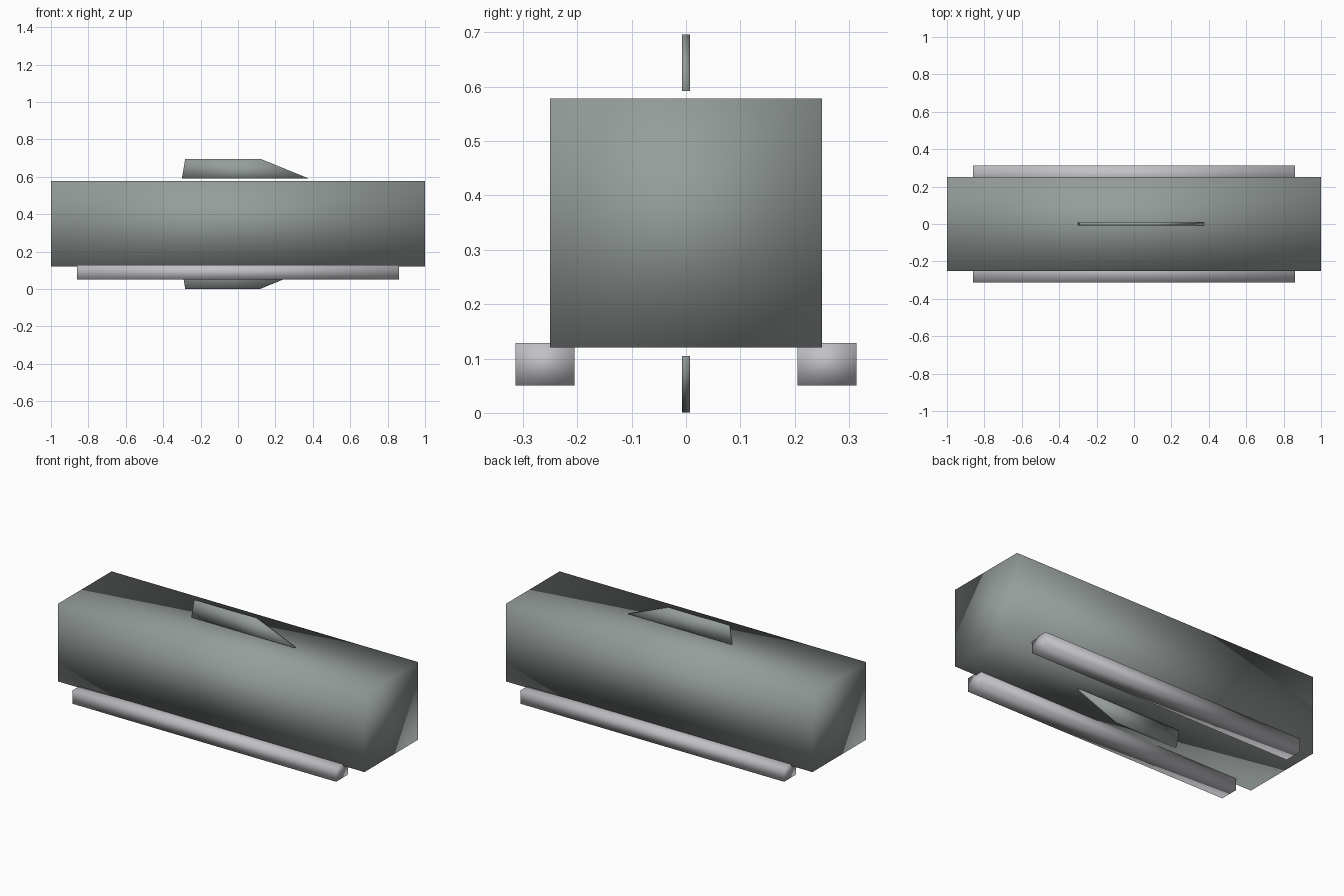
import bpy
import bmesh

cube = bpy.data.objects.get("Cube")
if cube:
    bpy.data.objects.remove(cube, do_unlink=True)


def material(name, rgb):
    mat = bpy.data.materials.new(name)
    mat.use_nodes = True
    colour = (*rgb, 1)
    mat.diffuse_color = colour
    mat.node_tree.nodes["Principled BSDF"].inputs["Base Color"].default_value = colour
    return mat


def extrude_profile(name, profile, y0, y1, mat):
    """Extrude an (x, z) outline along y into a smooth-shaded solid."""
    bm = bmesh.new()
    face = bm.faces.new([bm.verts.new((x, y0, z)) for x, z in profile])
    result = bmesh.ops.extrude_face_region(bm, geom=[face])
    verts = [g for g in result["geom"] if isinstance(g, bmesh.types.BMVert)]
    bmesh.ops.translate(bm, verts=verts, vec=(0, y1 - y0, 0))
    bmesh.ops.recalc_face_normals(bm, faces=bm.faces)
    for f in bm.faces:
        f.smooth = True
    mesh = bpy.data.meshes.new(name)
    bm.to_mesh(mesh)
    bm.free()
    mesh.materials.append(mat)
    obj = bpy.data.objects.new(name, mesh)
    bpy.context.collection.objects.link(obj)
    return obj


def block(name, half_length, y0, y1, z0, z1, mat):
    outline = [(-half_length, z0), (half_length, z0), (half_length, z1), (-half_length, z1)]
    return extrude_profile(name, outline, y0, y1, mat)


grey_green = material("grey green", (0.30, 0.335, 0.32))
light_grey = material("light grey", (0.53, 0.53, 0.56))

# Main hull
block("hull", 1.0, -0.25, 0.25, 0.12, 0.578, grey_green)

# Skid rails along both lower edges
for side, name in ((-1, "front_rail"), (1, "back_rail")):
    y0, y1 = sorted((side * 0.205, side * 0.314))
    block(name, 0.86, y0, y1, 0.05, 0.129, light_grey)

# Thin fins above and below, mirrored about the hull's mid height
fin = [(-0.30, 0.592), (0.375, 0.592), (0.12, 0.696), (-0.282, 0.696)]
extrude_profile("upper_fin", fin, -0.007, 0.007, grey_green)
extrude_profile("lower_fin", [(x, 0.697 - z) for x, z in fin], -0.007, 0.007, grey_green)
